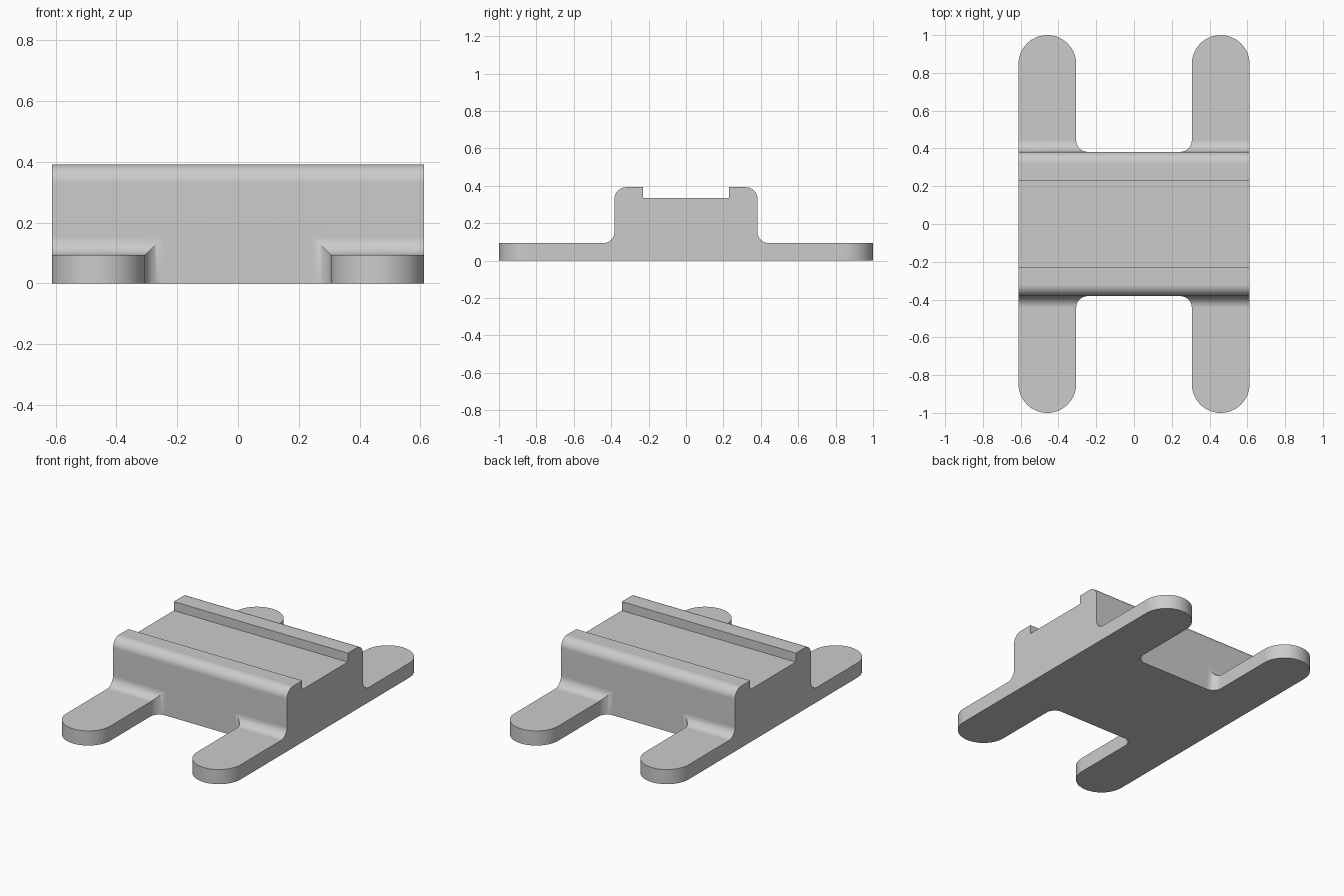
import bpy, bmesh
from math import sin, cos, radians
from mathutils import Vector

if "Cube" in bpy.data.objects:
    bpy.data.objects.remove(bpy.data.objects["Cube"])

HALF_WIDTH, LEG_R = 0.612, 0.153
BODY_Y, TOP_Z, LEG_Z = 0.382, 0.392, 0.093
GROOVE_Y, GROOVE_Z = 0.229, 0.335
FILLET = 0.061

grey = bpy.data.materials.new("light grey")
grey.use_nodes = True
colour = (0.6, 0.6, 0.6, 1)
grey.diffuse_color = colour
grey.node_tree.nodes["Principled BSDF"].inputs["Base Color"].default_value = colour


def arc(cx, cy, r, start, end, steps):
    angles = [radians(start + (end - start) * i / steps) for i in range(steps + 1)]
    return [(round(cx + r * cos(a), 5), round(cy + r * sin(a), 5)) for a in angles]


def flip(points, sx, sy):
    return [(x * sx, y * sy) for x, y in points]


def prism(name, points, depth):
    """Extrude a closed outline of 3D points along the depth vector."""
    bm = bmesh.new()
    face = bm.faces.new([bm.verts.new(p) for p in points])
    ext = bmesh.ops.extrude_face_region(bm, geom=[face], use_keep_orig=True)
    moved = [g for g in ext["geom"] if isinstance(g, bmesh.types.BMVert)]
    bmesh.ops.translate(bm, verts=moved, vec=depth)
    bmesh.ops.recalc_face_normals(bm, faces=bm.faces)
    mesh = bpy.data.meshes.new(name)
    bm.to_mesh(mesh)
    bm.free()
    mesh.materials.append(grey)
    obj = bpy.data.objects.new(name, mesh)
    bpy.context.collection.objects.link(obj)
    return obj


# Side profile: grooved block with rounded shoulders and filleted feet
half = [(GROOVE_Y, GROOVE_Z), (GROOVE_Y, TOP_Z)]
half += arc(BODY_Y - FILLET, TOP_Z - FILLET, FILLET, 90, 0, 12)
half += arc(BODY_Y + FILLET, LEG_Z + FILLET, FILLET, 180, 270, 12)
half += [(1.1, LEG_Z), (1.1, 0)]
profile = half + flip(half, -1, 1)[::-1]
bracket = prism("mounting_bracket", [(-0.8, y, z) for y, z in profile], Vector((1.6, 0, 0)))

# Plan outline: H shape with round leg ends and filleted inner corners
inner_x = HALF_WIDTH - 2 * LEG_R
quarter = arc(inner_x - FILLET, BODY_Y + FILLET, FILLET, -90, 0, 12)
quarter += arc(HALF_WIDTH - LEG_R, 1 - LEG_R, LEG_R, 180, 0, 28)
plan = (quarter + flip(quarter, 1, -1)[::-1]
        + flip(quarter, -1, -1) + flip(quarter, -1, 1)[::-1])
cutter = prism("plan_cutter", [(x, y, -0.1) for x, y in plan], Vector((0, 0, 0.7)))
cutter.hide_render = True

# Keep only what both shapes share
cut = bracket.modifiers.new("plan_shape", 'BOOLEAN')
cut.operation = 'INTERSECT'
cut.solver = 'EXACT'
cut.object = cutter
bpy.ops.object.select_all(action='DESELECT')
bracket.select_set(True)
bpy.context.view_layer.objects.active = bracket
bpy.ops.object.modifier_apply(modifier=cut.name)
bpy.data.objects.remove(cutter)

# Smooth rounds, crisp edges, flat large faces
bpy.ops.object.shade_smooth_by_angle(angle=radians(30))
weighted = bracket.modifiers.new("weighted_normals", 'WEIGHTED_NORMAL')
weighted.keep_sharp = True
